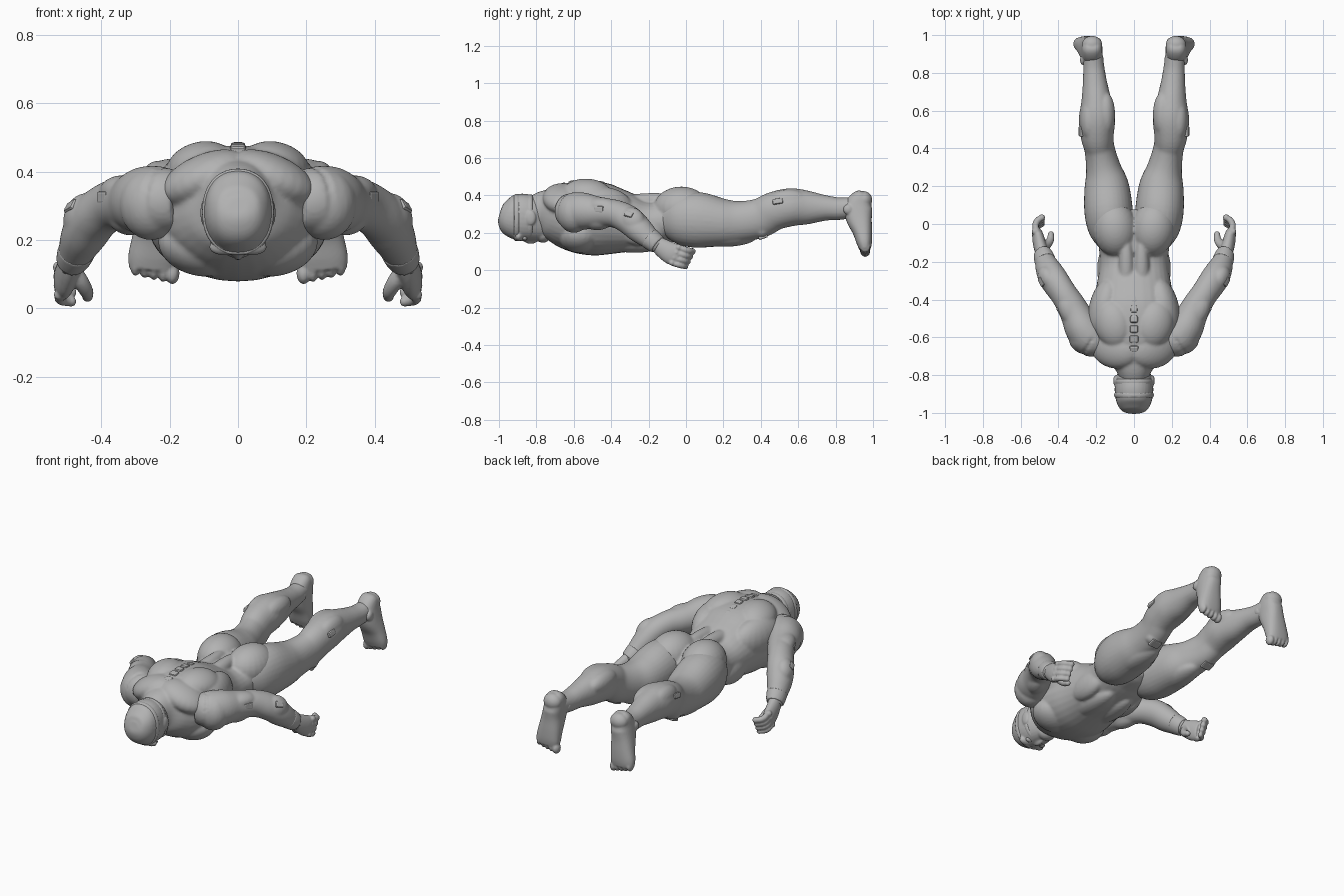
import bpy, bmesh, math
from mathutils import Vector, Matrix

skin = bpy.data.materials.new("grey suit")
skin.diffuse_color = (0.45, 0.45, 0.45, 1)


def spline(rows, n=5):
    """Catmull-Rom interpolation of section rows."""
    out = []
    p = [rows[0]] + rows + [rows[-1]]
    for i in range(1, len(p) - 2):
        for k in range(n):
            t = k / n
            out.append([0.5 * (2 * b + (c - a) * t + (2 * a - 5 * b + 4 * c - d) * t * t
                        + (3 * b - a - 3 * c + d) * t ** 3)
                        for a, b, c, d in zip(p[i - 1], p[i], p[i + 1], p[i + 2])])
    return out + [list(rows[-1])]


def tube(bm, rows, hint=(1, 0, 0), power=2.0, seg=32):
    """Loft of ovals (x, y, z, half width, half height) along a path."""
    pts = spline([list(r) for r in rows])
    rings = []
    for i, r in enumerate(pts):
        a, b = pts[max(i - 1, 0)], pts[min(i + 1, len(pts) - 1)]
        t = (Vector(b[:3]) - Vector(a[:3])).normalized()
        side = Vector(hint)
        side = (side - t * side.dot(t)).normalized()
        up = side.cross(t)
        ring = []
        for k in range(seg):
            an = 2 * math.pi * k / seg
            c, s = math.cos(an), math.sin(an)
            u = math.copysign(abs(c) ** (2 / power), c) * r[3]
            v = math.copysign(abs(s) ** (2 / power), s) * r[4]
            ring.append(bm.verts.new(Vector(r[:3]) + side * u + up * v))
        rings.append(ring)
    for a, b in zip(rings, rings[1:]):
        for k in range(seg):
            bm.faces.new((a[k], a[(k + 1) % seg], b[(k + 1) % seg], b[k]))
    bm.faces.new(rings[0][::-1])
    bm.faces.new(rings[-1])


def blob(bm, c, r, rot=(0, 0, 0), both=False):
    """Ellipsoid muscle, optionally on both sides."""
    for s in ((1, -1) if both else (1,)):
        m = Matrix.Translation((c[0] * s, c[1], c[2]))
        for ang, ax in zip(rot, "XYZ"):
            m = m @ Matrix.Rotation(math.radians(ang) * (1 if ax == "X" else s), 4, ax)
        bmesh.ops.create_uvsphere(bm, u_segments=24, v_segments=16, radius=1,
                                  matrix=m @ Matrix.Diagonal((*r, 1)))


def finish(name, bm, voxel=0.008, mirror=False, smooth=3):
    """Fuse the volumes into one smooth skin."""
    bmesh.ops.recalc_face_normals(bm, faces=bm.faces)
    me = bpy.data.meshes.new(name)
    bm.to_mesh(me)
    bm.free()
    me.materials.append(skin)
    ob = bpy.data.objects.new(name, me)
    bpy.context.collection.objects.link(ob)
    rm = ob.modifiers.new("fuse", 'REMESH')
    rm.mode, rm.voxel_size, rm.use_smooth_shade = 'VOXEL', voxel, True
    sm = ob.modifiers.new("soften", 'SMOOTH')
    sm.factor, sm.iterations = 0.5, smooth
    if mirror:
        ob.modifiers.new("mirror", 'MIRROR')
    return ob


def plate(name, c, size, rot, mirror=True):
    """Small bevelled block."""
    bm = bmesh.new()
    bmesh.ops.create_cube(bm, size=1, matrix=Matrix.Diagonal((*size, 1)))
    me = bpy.data.meshes.new(name)
    bm.to_mesh(me)
    bm.free()
    me.materials.append(skin)
    m = Matrix.Translation(c)
    for ang, ax in zip(rot, "XYZ"):
        m = m @ Matrix.Rotation(math.radians(ang), 4, ax)
    me.transform(m)
    ob = bpy.data.objects.new(name, me)
    bpy.context.collection.objects.link(ob)
    bv = ob.modifiers.new("bevel", 'BEVEL')
    bv.width, bv.segments = min(size) * 0.3, 2
    if mirror:
        ob.modifiers.new("mirror", 'MIRROR')


# torso: y, bottom z, top z, half width
bm = bmesh.new()
prof = [(-.82, .22, .395, .075), (-.77, .20, .425, .10), (-.71, .155, .453, .165),
        (-.64, .115, .472, .212), (-.55, .086, .478, .23), (-.45, .078, .468, .225),
        (-.35, .088, .43, .203), (-.25, .102, .388, .186), (-.17, .125, .374, .182),
        (-.08, .15, .385, .185), (.02, .17, .36, .13), (.07, .2, .32, .06)]
tube(bm, [(0, y, (a + b) / 2, w, (b - a) / 2) for y, a, b, w in prof], power=2.2)
blob(bm, (.11, -.53, .415), (.10, .13, .072), (0, 15, -15), True)       # shoulder blades
blob(bm, (.155, -.45, .33), (.085, .17, .115), (0, 0, 12), True)        # lats
blob(bm, (.04, -.30, .355), (.045, .24, .048), (8, 0, 0), True)         # spinal muscles
blob(bm, (.10, -.655, .38), (.14, .11, .07), (0, 24, 12), True)         # traps
blob(bm, (.11, -.57, .18), (.125, .11, .085), (0, -12, 0), True)        # chest
blob(bm, (.14, -.24, .21), (.055, .13, .08), (0, 0, 0), True)           # obliques
blob(bm, (.06, -.31, .157), (.075, .2, .062), (-4, 0, 0), True)         # abdomen
blob(bm, (0, -.10, .315), (.12, .12, .075))                             # sacrum
blob(bm, (.102, -.025, .33), (.118, .15, .117), (0, 0, -8), True)       # buttocks
finish("torso", bm)

# spine blocks
for i in range(7):
    y = -.66 + i * .052
    plate("vertebra", (0, y, .470 - 1.4 * (y + .54) ** 2), (.05 - i * .003, .04, .032),
          (math.degrees(-2.8 * (y + .54)), 0, 0), False)

# head with jaw, brow, nose and ears
bm = bmesh.new()
hp = [(-.997, .275, .325, .03), (-.987, .235, .36, .063), (-.95, .185, .395, .09),
      (-.89, .158, .41, .102), (-.83, .155, .40, .098), (-.78, .158, .385, .082),
      (-.745, .175, .37, .065), (-.73, .21, .34, .04)]
tube(bm, [(0, y, (a + b) / 2, w, (b - a) / 2) for y, a, b, w in hp], power=2.2)
blob(bm, (0, -.765, .192), (.055, .045, .045))
blob(bm, (.04, -.895, .18), (.045, .022, .025), (0, 0, 0), True)
blob(bm, (0, -.83, .163), (.017, .04, .022))
blob(bm, (.098, -.83, .28), (.012, .028, .04), (0, 0, 0), True)
finish("head", bm, .006)

# cap bands
for y, w, h in ((-.835, .099, .121), (-.905, .1015, .124)):
    bm = bmesh.new()
    tube(bm, [(0, y - .014, .282, w, h), (0, y, .282, w + .004, h + .003),
              (0, y + .014, .282, w, h)], power=2.2, seg=48)
    finish("head_band", bm, .006, smooth=1)

# eye lenses
bm = bmesh.new()
blob(bm, (.042, -.862, .172), (.026, .014, .014))
finish("eye", bm, .004, True, 1)

# legs: x, y, bottom z, top z, half width
bm = bmesh.new()
leg = [(.115, -.13, .19, .34, .06), (.123, -.05, .14, .40, .11), (.134, .06, .12, .418, .128),
       (.145, .2, .128, .382, .118), (.163, .3, .15, .37, .092), (.183, .4, .175, .385, .08),
       (.195, .47, .213, .418, .088), (.196, .56, .235, .438, .096), (.199, .65, .245, .425, .08),
       (.207, .75, .265, .4, .064), (.213, .83, .27, .388, .056), (.22, .93, .29, .395, .05)]
tube(bm, [(x, y, (a + b) / 2, w, (b - a) / 2) for x, y, a, b, w in leg], power=2.1)
blob(bm, (.207, .10, .25), (.05, .18, .085), (0, 0, -3))      # outer thigh
blob(bm, (.15, .2, .18), (.075, .18, .055))                   # front thigh
blob(bm, (.235, .55, .37), (.05, .11, .062))                  # calf heads
blob(bm, (.152, .58, .37), (.052, .12, .06))
blob(bm, (.19, .405, .21), (.055, .045, .04))                 # kneecap
finish("leg", bm, mirror=True)

# feet: toes pointing down
bm = bmesh.new()
tube(bm, [(.222, .95, .415, .03, .022), (.222, .94, .395, .05, .05), (.224, .922, .34, .057, .074),
          (.232, .925, .28, .06, .07), (.24, .943, .21, .068, .053), (.248, .953, .15, .073, .042),
          (.25, .957, .115, .068, .032)], power=2.4)
blob(bm, (.222, .95, .375), (.054, .046, .048))
for i in range(5):
    blob(bm, (.192 + i * .027, .958, .103 + i * .006),
         (.021 if i == 0 else .0155, .028, .032))
for x in (.178, .268):
    blob(bm, (x, .868, .325), (.018, .028, .028))             # ankle bones
finish("foot", bm, .006, True, 2)

# arms
bm = bmesh.new()
tube(bm, [(.17, -.63, .315, .075, .085), (.225, -.605, .315, .1, .1), (.272, -.55, .315, .095, .1),
          (.307, -.48, .31, .082, .086), (.34, -.42, .307, .076, .077), (.376, -.365, .298, .071, .075),
          (.417, -.305, .268, .072, .078), (.449, -.25, .218, .067, .073),
          (.472, -.195, .17, .053, .058), (.49, -.14, .127, .037, .043)], hint=(1, .6, 0))
blob(bm, (.253, -.6, .305), (.094, .09, .105))                # deltoid
blob(bm, (.315, -.475, .28), (.06, .1, .066), (0, 0, -28))    # biceps
blob(bm, (.335, -.46, .342), (.06, .1, .048), (0, 0, -28))    # triceps
blob(bm, (.456, -.29, .27), (.05, .075, .065), (-35, 0, -25))  # outer forearm
finish("arm", bm, mirror=True)

# wrist cuff
bm = bmesh.new()
tube(bm, [(.470, -.197, .172, .055, .06), (.479, -.172, .152, .052, .056),
          (.488, -.15, .135, .045, .051)], hint=(1, .6, 0))
finish("wrist_cuff", bm, .006, True, 1)

# hands with curled fingers
bm = bmesh.new()
tube(bm, [(.485, -.16, .145, .034, .042), (.497, -.12, .115, .034, .052),
          (.507, -.075, .088, .032, .059), (.512, -.04, .075, .025, .053)])
for i in range(4):
    z, y = .121 - i * .027, -.042 - i * .012
    r = .0175 - i * .0008
    tube(bm, [(.514, y, z, r, r), (.522, y + .032, z - .010, r, r), (.512, y + .058, z - .017, r, r),
              (.49, y + .075, z - .02, r * .9, r * .9)], hint=(0, 0, 1), seg=14)
    blob(bm, (.488, y + .076, z - .02), (r, r, r))
    blob(bm, (.524, y + .002, z), (r, r, r))
tube(bm, [(.485, -.12, .11, .028, .028), (.460, -.108, .078, .024, .024),
          (.443, -.083, .05, .02, .02), (.44, -.055, .036, .016, .016)], hint=(0, 0, 1), seg=14)
blob(bm, (.44, -.054, .035), (.016, .016, .016))
finish("hand", bm, .005, True, 2)

# limb ports
plate("upper_arm_port", (.392, -.465, .325), (.02, .055, .035), (0, 0, -28))
plate("forearm_port", (.486, -.305, .297), (.025, .05, .035), (-30, -25, -28))
plate("calf_port", (.281, .49, .368), (.02, .055, .03), (8, -15, 0))
plate("knee_pad", (.19, .412, .178), (.065, .05, .02), (20, 0, 0))
